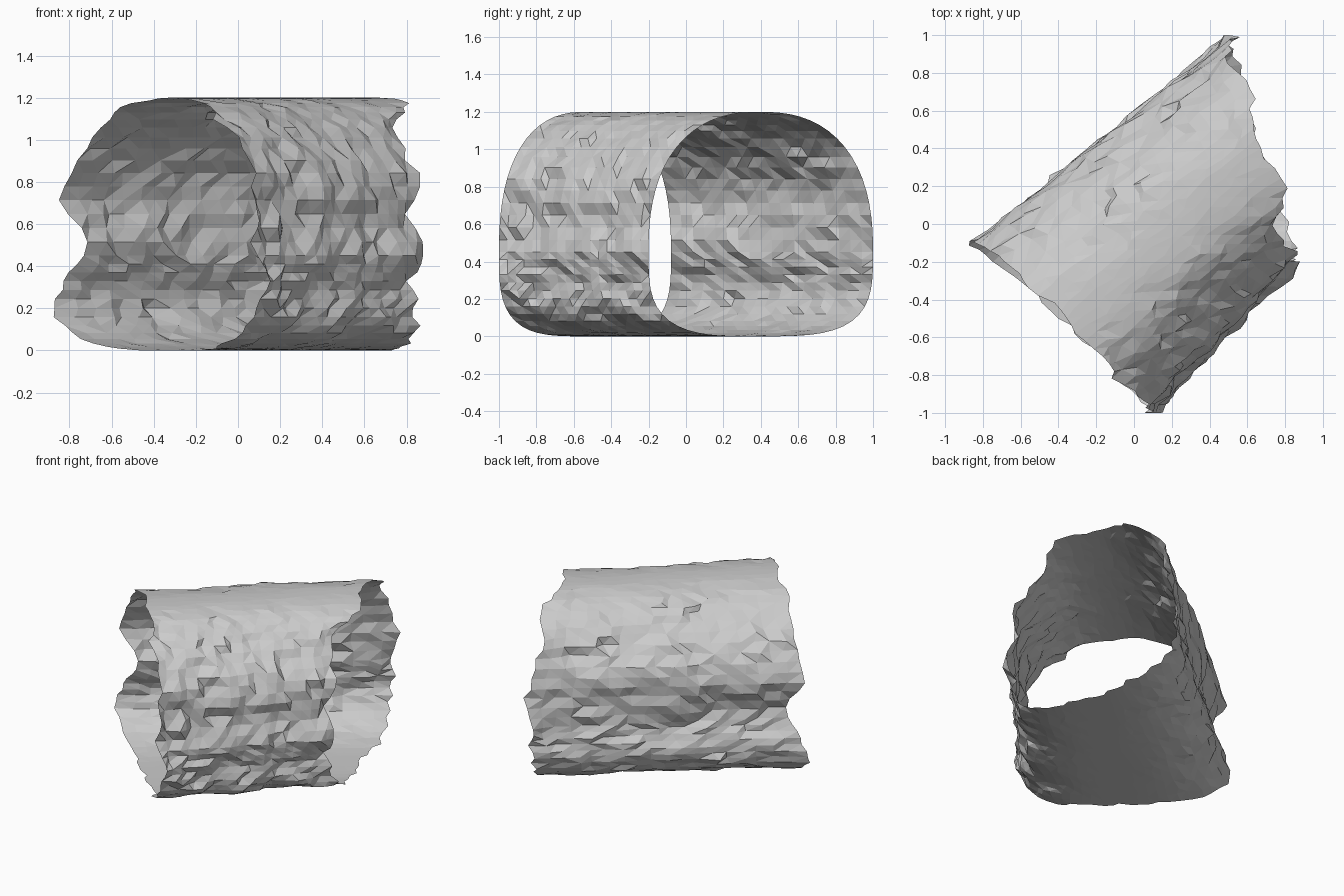
import bpy
import bmesh
import random
from math import cos, sin, pi, copysign
from mathutils import Vector, noise

cube = bpy.data.objects.get("Cube")
if cube:
    bpy.data.objects.remove(cube)

random.seed(4)
AROUND, ALONG = 72, 18
WAIST = 0.45          # height where the tunnel is widest


def section(angle):
    """Rounded-square tunnel section: unit half width, real height."""
    c, s = cos(angle), sin(angle)
    power = 2.4 if s >= 0 else 3.4
    r = (abs(c) ** power + abs(s) ** power) ** (-1 / power)
    rise = 1.2 - WAIST if s >= 0 else WAIST
    return r * c, WAIST + r * s * rise


def near_rim(t, z):
    """Wider mouth on the +x side."""
    y = 0.4 + 0.6 * t
    wave = 0.035 * cos(2 * pi * (z - 0.83) / 0.37)
    return 0.79 - 0.29 * y + wave * max(0, -t), y


def far_rim(t, z):
    """Narrower mouth on the -x side."""
    y = -0.54 + 0.46 * t
    wave = -0.08 * cos(2 * pi * (z - 0.83) / 0.68)
    return -0.88 - 0.98 * y + wave * max(0, t), y


# Rock colour
stone = bpy.data.materials.new("grey stone")
stone.use_nodes = True
grey = (0.6, 0.6, 0.6, 1)
stone.diffuse_color = grey
stone.node_tree.nodes["Principled BSDF"].inputs["Base Color"].default_value = grey

# Open slanted tunnel: rings lofted from the far mouth to the near mouth,
# roughened sideways only so that the roof and floor stay smooth
bm = bmesh.new()
rings = []
for j in range(ALONG + 1):
    f = j / ALONG
    ring = []
    for i in range(AROUND):
        t, z = section(2 * pi * i / AROUND)
        x0, y0 = far_rim(t, z)
        x1, y1 = near_rim(t, z)
        x, y = x0 + (x1 - x0) * f, y0 + (y1 - y0) * f
        spot = Vector((x * 3, y * 3, z * 5))
        x += 0.055 * noise.fractal(spot, 0.8, 2.0, 4)
        x += random.uniform(-0.022, 0.022)
        if abs(x) > 0.87:
            x = copysign(0.87 + 0.2 * (abs(x) - 0.87), x)
        ring.append(bm.verts.new((x, y, z)))
    rings.append(ring)

for a, b in zip(rings, rings[1:]):
    for i in range(AROUND):
        k = (i + 1) % AROUND
        bm.faces.new((a[i], a[k], b[k], b[i]))

bmesh.ops.recalc_face_normals(bm, faces=bm.faces)
bmesh.ops.triangulate(bm, faces=bm.faces)

# Make the shell face outward: the roof must look up
roof = max(bm.faces, key=lambda face: face.calc_center_median().z)
if roof.normal.z < 0:
    bmesh.ops.reverse_faces(bm, faces=bm.faces)

mesh = bpy.data.meshes.new("rock_tunnel")
bm.to_mesh(mesh)
bm.free()
mesh.materials.append(stone)
tunnel = bpy.data.objects.new("rock_tunnel", mesh)
bpy.context.collection.objects.link(tunnel)
